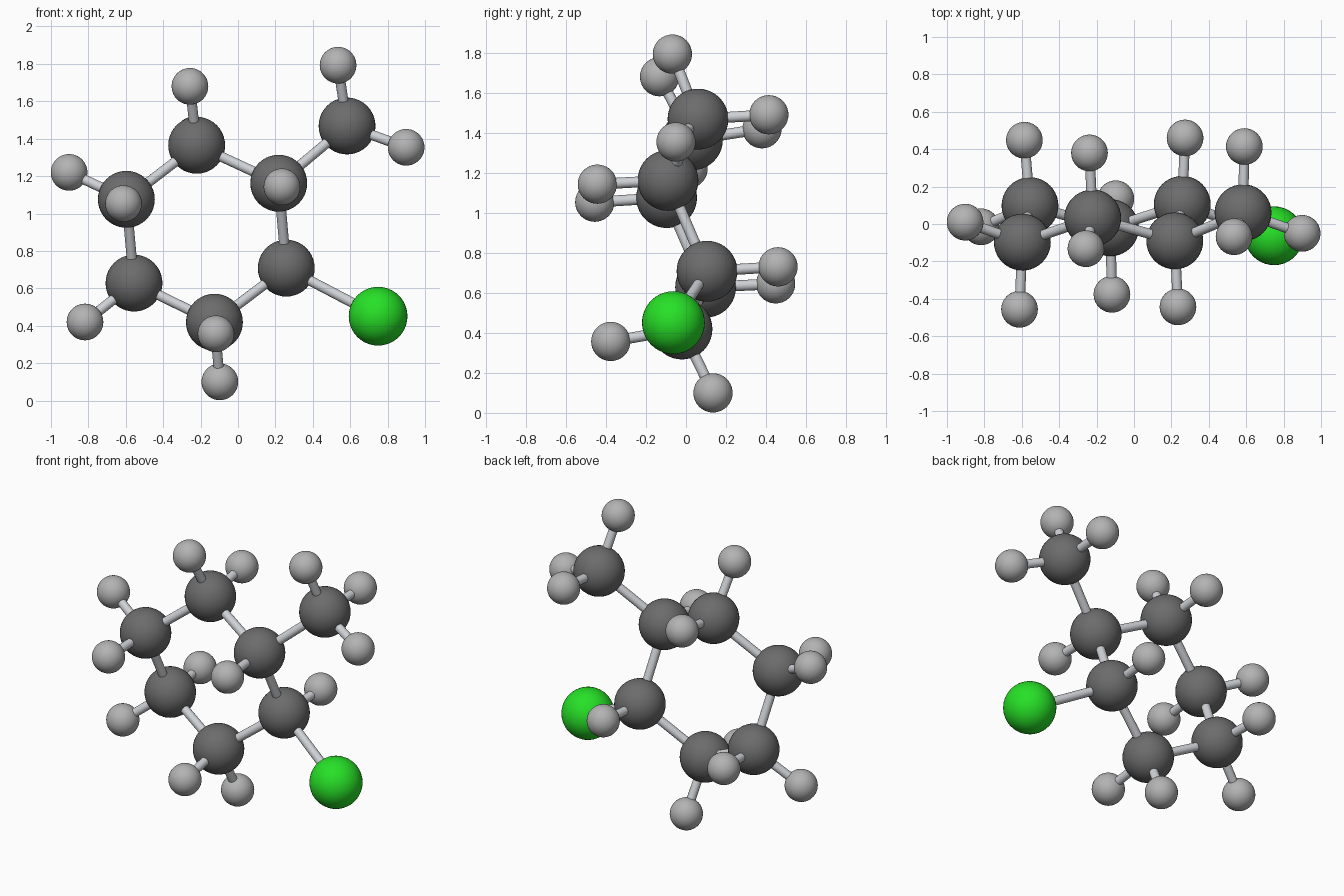
import bpy
from mathutils import Vector

if "Cube" in bpy.data.objects:
    bpy.data.objects.remove(bpy.data.objects["Cube"])


def material(name, color):
    m = bpy.data.materials.new(name)
    m.diffuse_color = (*color, 1)
    m.use_nodes = True
    m.node_tree.nodes["Principled BSDF"].inputs["Base Color"].default_value = m.diffuse_color
    return m


GREEN = material("green", (0.02, 0.75, 0.02))
DARK = material("dark_grey", (0.15, 0.15, 0.15))
PALE = material("pale_grey", (0.45, 0.45, 0.45))
BOND = material("bond_grey", (0.62, 0.64, 0.67))


def finish(name, mat):
    ob = bpy.context.object
    ob.name = name
    ob.data.materials.append(mat)
    bpy.ops.object.shade_smooth_by_angle()


def atom(name, pos, radius, mat):
    bpy.ops.mesh.primitive_uv_sphere_add(segments=40, ring_count=20,
                                         radius=radius, location=pos)
    finish(name, mat)


def bond(name, a, b):
    a, b = Vector(a), Vector(b)
    d = b - a
    bpy.ops.mesh.primitive_cylinder_add(vertices=20, radius=0.027, depth=d.length,
                                        location=(a + b) / 2,
                                        rotation=d.to_track_quat('Z', 'Y').to_euler())
    finish(name, BOND)


# Carbon positions: six-membered ring, then the side carbon
ring = [(0.218, -0.09, 1.162), (0.258, 0.105, 0.708), (-0.126, -0.02, 0.419),
        (-0.556, 0.098, 0.628), (-0.597, -0.097, 1.076), (-0.221, 0.032, 1.365)]
side = (0.583, 0.06, 1.468)
chlorine = (0.749, -0.063, 0.451)
carbons = ring + [side]

# Hydrogens, each with the index of its parent carbon
hydrogens = [
    (0, (0.235, -0.443, 1.143)),
    (1, (0.273, 0.460, 0.730)),
    (2, (-0.118, -0.376, 0.357)), (2, (-0.097, 0.135, 0.100)),
    (3, (-0.818, -0.015, 0.420)), (3, (-0.586, 0.448, 0.645)),
    (4, (-0.903, 0.010, 1.220)), (4, (-0.612, -0.456, 1.053)),
    (5, (-0.257, -0.132, 1.680)), (5, (-0.238, 0.380, 1.420)),
    (6, (0.535, -0.068, 1.793)), (6, (0.899, -0.050, 1.354)),
    (6, (0.590, 0.414, 1.490)),
]

# Atoms
for i, p in enumerate(carbons):
    atom(f"carbon_{i + 1}", p, 0.152, DARK)
atom("chlorine", chlorine, 0.157, GREEN)

# Ring and substituent bonds
for i in range(6):
    bond(f"ring_bond_{i + 1}", ring[i], ring[(i + 1) % 6])
bond("side_carbon_bond", ring[0], side)
bond("chlorine_bond", ring[1], chlorine)

# Hydrogen atoms with their bonds
for i, (parent, p) in enumerate(hydrogens):
    atom(f"hydrogen_{i + 1}", p, 0.098, PALE)
    bond(f"hydrogen_bond_{i + 1}", carbons[parent], p)
